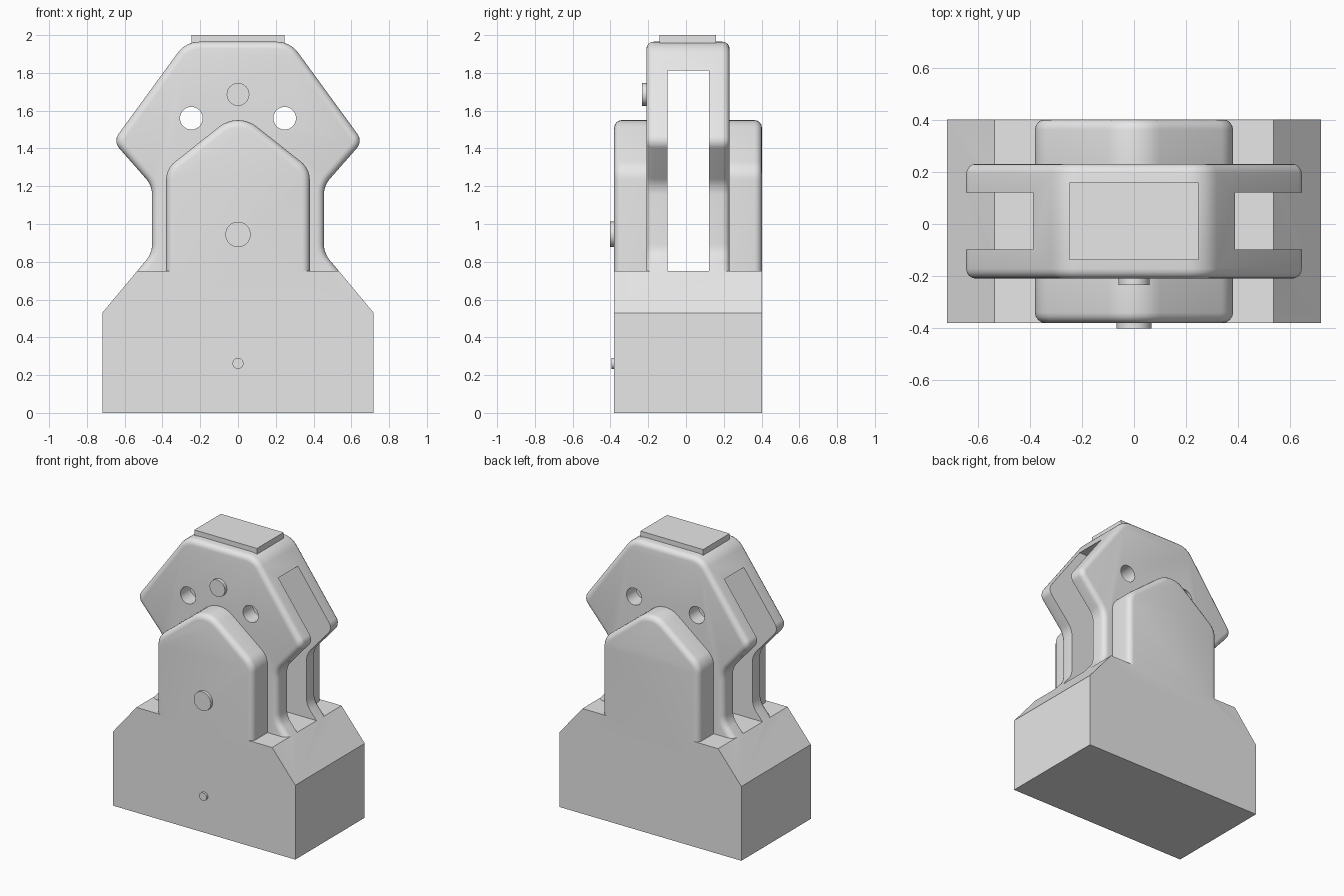
import bpy
import bmesh
import math
from mathutils import Vector

if "Cube" in bpy.data.objects:
    bpy.data.objects.remove(bpy.data.objects["Cube"], do_unlink=True)

grey = bpy.data.materials.new("plain_grey")
grey.use_nodes = True
colour = (0.8, 0.8, 0.8, 1)
grey.diffuse_color = colour
grey.node_tree.nodes["Principled BSDF"].inputs["Base Color"].default_value = colour

FRONT, BACK = -0.38, 0.402
DECK = 0.75


def mirrored(half):
    """Close a right-hand half outline (x, z, radius) with its mirror image."""
    return half + [(-x, z, r) for x, z, r in reversed(half) if x > 0]


def rounded(corners, steps=8):
    """Replace each corner with an arc of its radius."""
    points = []
    for i, (x, z, r) in enumerate(corners):
        p = Vector((x, z))
        if r == 0:
            points.append(p)
            continue
        a = (Vector(corners[i - 1][:2]) - p).normalized()
        b = (Vector(corners[(i + 1) % len(corners)][:2]) - p).normalized()
        half = a.angle(b) / 2
        centre = p + (a + b).normalized() * r / math.sin(half)
        start = p + a * r / math.tan(half) - centre
        end = p + b * r / math.tan(half) - centre
        sweep = math.pi - 2 * half
        for k in range(steps + 1):
            t = k / steps
            points.append(centre + (start * math.sin((1 - t) * sweep)
                                    + end * math.sin(t * sweep)) / math.sin(sweep))
    return points


def circle(x, z, r, sides=40):
    return [Vector((x + r * math.cos(k * math.tau / sides),
                    z + r * math.sin(k * math.tau / sides))) for k in range(sides)]


def prism(name, outline, y0, y1, bevel=0):
    """Extrude an x-z outline along y, optionally rounding the rims."""
    bm = bmesh.new()
    face = bm.faces.new([bm.verts.new((p[0], y0, p[1])) for p in outline])
    new = bmesh.ops.extrude_face_region(bm, geom=[face])["geom"]
    for v in new:
        if isinstance(v, bmesh.types.BMVert):
            v.co.y = y1
    bmesh.ops.recalc_face_normals(bm, faces=bm.faces)
    if bevel:
        rims = [e for e in bm.edges if abs(e.verts[0].co.y - e.verts[1].co.y) < 1e-5]
        bmesh.ops.bevel(bm, geom=rims, offset=bevel, segments=4, profile=0.5,
                        affect='EDGES', clamp_overlap=False)
    mesh = bpy.data.meshes.new(name)
    bm.to_mesh(mesh)
    bm.free()
    mesh.materials.append(grey)
    obj = bpy.data.objects.new(name, mesh)
    bpy.context.collection.objects.link(obj)
    return obj


def activate(obj):
    bpy.ops.object.select_all(action='DESELECT')
    obj.select_set(True)
    bpy.context.view_layer.objects.active = obj


def combine(target, tool, operation):
    tool.hide_render = True
    mod = target.modifiers.new(operation.title(), 'BOOLEAN')
    mod.operation = operation
    mod.solver = 'EXACT'
    mod.object = tool
    activate(target)
    bpy.ops.object.modifier_apply(modifier=mod.name)
    bpy.data.objects.remove(tool, do_unlink=True)


# Base block with sloping shoulders
body = prism("body", rounded(mirrored([(0.718, 0, 0), (0.718, 0.53, 0), (0.535, DECK, 0)])),
             FRONT, BACK)

# Arched boss across the full depth
boss = prism("boss", rounded(mirrored([(0.38, 0.6, 0), (0.38, 1.293, 0.12), (0, 1.594, 0.16)])),
             FRONT, BACK, 0.04)
combine(body, boss, 'UNION')

# Waisted head plate
head = prism("head", rounded(mirrored([
    (0.535, 0.6, 0), (0.535, DECK, 0), (0.455, 0.845, 0.13), (0.455, 1.203, 0.13),
    (0.661, 1.4375, 0.06), (0.276, 1.965, 0.14)])), -0.21, 0.231, 0.038)
combine(body, head, 'UNION')

# Slot running through from side to side
slot = prism("slot_cutter", [(-0.9, DECK), (0.9, DECK), (0.9, 1.812), (-0.9, 1.812)],
             -0.098, 0.121)
combine(body, slot, 'DIFFERENCE')

# Pair of holes through the head
for side in (-1, 1):
    hole = prism("hole_cutter", circle(side * 0.247, 1.56, 0.06), -0.5, 0.5)
    combine(body, hole, 'DIFFERENCE')

# Raised buttons on the front
parts = [body]
for name, z, r, tip, root in (("head_button", 1.686, 0.06, -0.234, -0.2),
                              ("boss_button", 0.945, 0.067, -0.402, -0.37),
                              ("base_button", 0.262, 0.029, -0.395, -0.37)):
    parts.append(prism(name, circle(0, z, r), tip, root))

# Flat pad on top
parts.append(prism("top_pad", [(-0.247, 1.955), (0.247, 1.955), (0.247, 2), (-0.247, 2)],
                   -0.139, 0.16))

for part in parts:
    activate(part)
    bpy.ops.object.shade_smooth_by_angle(angle=math.radians(30))
